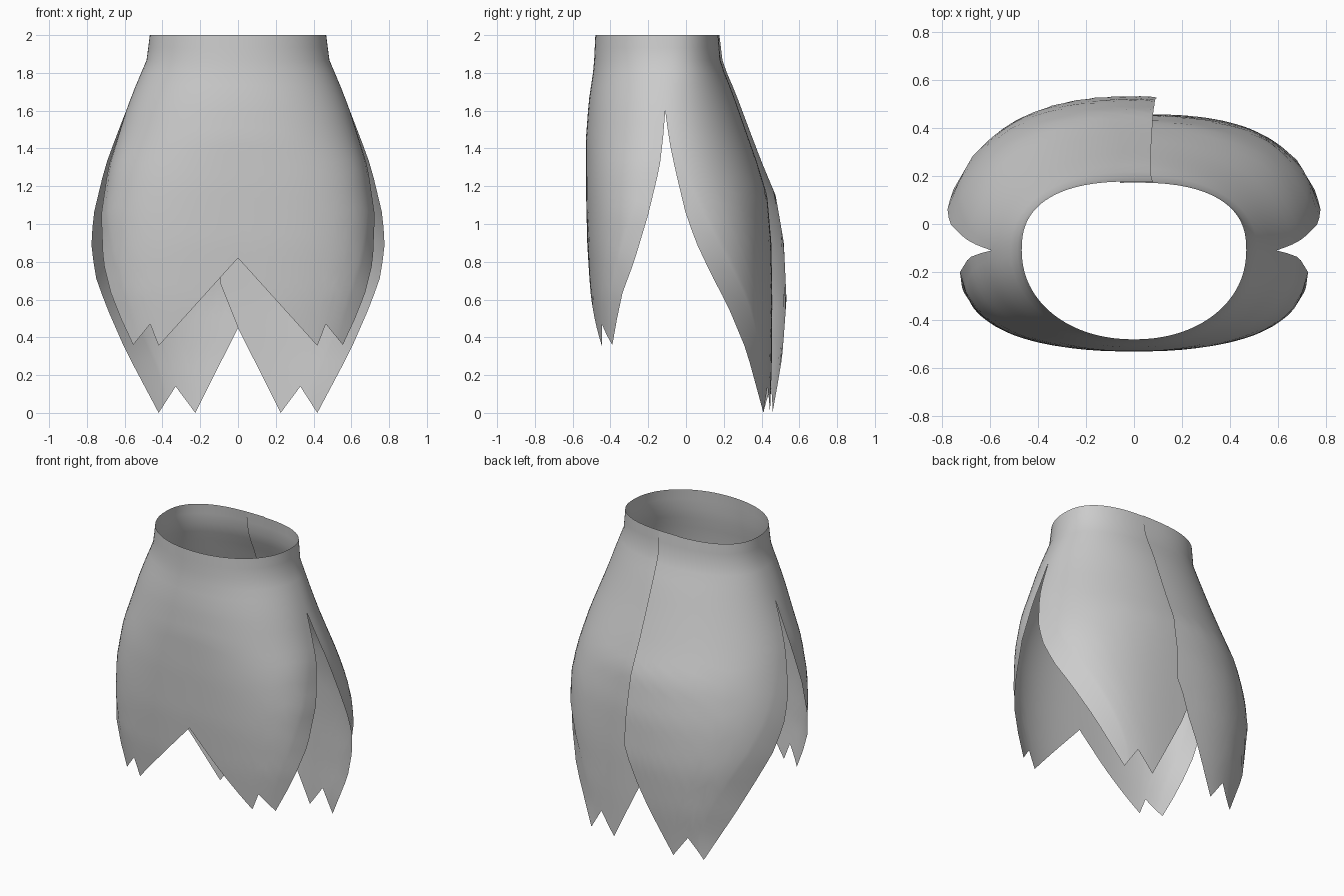
import bpy, bmesh
from math import sin, cos, acos, asin

if "Cube" in bpy.data.objects:
    bpy.data.objects.remove(bpy.data.objects["Cube"])

CY = -0.11      # depth of the side slits
SLIT = 1.6      # height where the slits begin


def curve(pts, z):
    """Linear lookup in (z, value...) rows ordered from high to low."""
    for p, q in zip(pts, pts[1:]):
        if z >= q[0]:
            break
    t = min(1, max(0, (p[0] - z) / (p[0] - q[0])))
    return [a + (b - a) * t for a, b in zip(p[1:], q[1:])]


# Waist and hip outline shared above the slit: z, x, y of the panel edge
WAIST = [(2, .467, CY), (1.87, .483, CY), (1.7, .555, CY), (SLIT, .592, CY)]
FRONT_EDGE = WAIST + [(1.45, .64, -.122), (1.3, .687, -.14), (1.05, .724, -.2),
                      (.8, .714, -.275), (.64, .675, -.335), (.5, .62, -.365), (.36, .555, -.39)]
BACK_EDGE = WAIST + [(1.45, .65, -.09), (1.3, .705, -.06), (1.05, .765, 0), (.9, .777, .055),
                     (.73, .757, .135), (.57, .70, .22), (.33, .595, .32), (0, .42, .41)]

# Centre line of each panel: z, y, squareness of the cross-section
FRONT_MID = [(2, -.48, 2.1), (1.83, -.488, 2.1), (1.65, -.515, 2.15), (1.45, -.53, 2.25),
             (1.2, -.53, 2.55), (.9, -.523, 2.75), (.6, -.505, 2.8), (.36, -.48, 2.9)]
OUTER_MID = [(2, .177, 2.5), (1.85, .195, 2.3), (1.7, .26, 2.1), (1.5, .335, 2.05), (1.33, .40, 2.05),
             (1.15, .475, 2.1), (.9, .518, 2.2), (.6, .532, 2.4), (.3, .51, 2.5), (0, .47, 2.5)]
INNER_MID = [(2, .172, 2.5), (1.85, .184, 2.3), (1.7, .245, 2.05), (1.5, .315, 2.0), (1.33, .375, 2.05),
             (1.15, .43, 2.2), (.9, .452, 2.5), (.6, .457, 2.8), (.3, .455, 3), (0, .45, 3.1)]

# Jagged hems: x, z from the centre to the side
FRONT_HEM = [(0, .82), (.42, .355), (.465, .47), (.555, .36)]
BACK_HEM = [(-.095, .69), (0, .45), (.226, 0), (.33, .14), (.42, 0)]


def section(edge, mid, z):
    """Half-width, depth, exponent and end angle of a panel at height z."""
    xe, ye = curve(edge, z)
    ym, n = curve(mid, z)
    b = ym - CY
    end = acos(min(1, max(0, (ye - CY) / b) ** (n / 2)))
    return xe / sin(end) ** (2 / n), b, 2 / n, end


def hem_angle(edge, mid, x, z):
    """Angle around the panel at which a hem point lies, and its share of the whole."""
    a, b, e, end = section(edge, mid, z)
    f = asin(min(1, abs(x) / a) ** (1 / e)) * (1 if x >= 0 else -1)
    return f, f / end


def add_panel(bm, edge, mid, hem, side, front):
    # one column per hem sample
    cols = []
    for p, q in zip(hem, hem[1:]):
        steps = 10 if abs(q[0] - p[0]) > .2 else 5
        for i in range(steps):
            cols.append([u + (v - u) * i / steps for u, v in zip(p, q)])
    cols.append(hem[-1])
    first = hem_angle(edge, mid, *hem[0])[1]
    grid = []
    for k, (x, zh) in enumerate(cols):
        # columns are evenly spread at the top and ease towards the hem points
        s_top = first + (1 - first) * k / (len(cols) - 1)
        f_hem = hem_angle(edge, mid, x, zh)[0]
        heights = [2 - (2 - SLIT) * i / 6 for i in range(6)]
        heights += [SLIT + (zh - SLIT) * i / 18 for i in range(19)]
        col = []
        for z in heights:
            a, b, e, end = section(edge, mid, z)
            t = max(0, (SLIT - z) / (SLIT - zh)) ** 2
            f = s_top * end
            if k < len(cols) - 1:
                f += (f_hem - f) * t
            px = a * abs(sin(f)) ** e * (1 if f >= 0 else -1)
            py = CY + b * max(0, cos(f)) ** e
            col.append(bm.verts.new((side * px, py, z)))
        grid.append(col)
    for c, d in zip(grid, grid[1:]):
        for j in range(len(c) - 1):
            quad = [c[j], c[j + 1], d[j + 1], d[j]]
            if side * front < 0:
                quad.reverse()
            bm.faces.new(quad)
    return grid[0] + grid[-1]


bm = bmesh.new()
# Front panel in two halves, then the overlapping back panels
seams = []
for side in (1, -1):
    seams += add_panel(bm, FRONT_EDGE, FRONT_MID, FRONT_HEM, side, 1)
seams += add_panel(bm, BACK_EDGE, INNER_MID, BACK_HEM, 1, -1)
seams += add_panel(bm, BACK_EDGE, OUTER_MID, BACK_HEM, -1, -1)
# Sew the centre front and the sides down to the slits
bmesh.ops.remove_doubles(bm, verts=seams, dist=.0005)

mesh = bpy.data.meshes.new("skirt")
bm.to_mesh(mesh)
bm.free()
for poly in mesh.polygons:
    poly.use_smooth = True
skirt = bpy.data.objects.new("skirt", mesh)
bpy.context.collection.objects.link(skirt)
